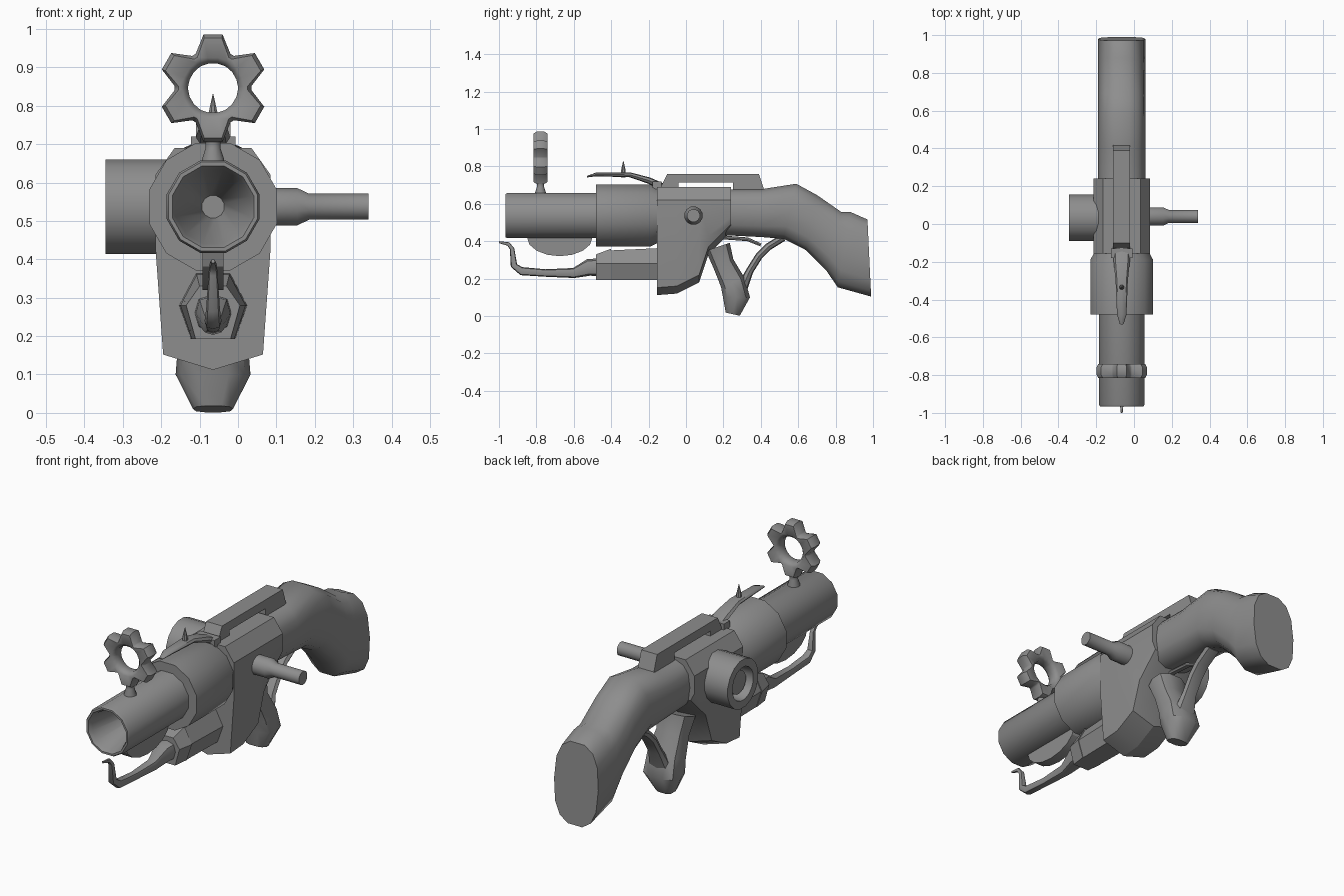
import bpy, bmesh
from math import sin, cos, pi, radians, copysign
from mathutils import Vector

default_cube = bpy.data.objects.get("Cube")
if default_cube:
    bpy.data.objects.remove(default_cube)

CENTRE = -.065     # centre plane of the gun
BORE = .537        # height of the barrel axis
BARREL = .125      # barrel radius, shared by the drum and the stock

grey = bpy.data.materials.new("plain_grey")
grey.use_nodes = True
shade = (.27, .27, .27, 1)
grey.diffuse_color = shade
grey.node_tree.nodes["Principled BSDF"].inputs["Base Color"].default_value = shade


def skin(name, rings, closed=False, angle=40):
    """Join rings of points into a surface, capped unless it loops."""
    bm = bmesh.new()
    loops = [[bm.verts.new(point) for point in ring] for ring in rings]
    count = len(loops[0])
    pairs = list(zip(loops, loops[1:]))
    if closed:
        pairs.append((loops[-1], loops[0]))
    else:
        bm.faces.new(loops[0])
        bm.faces.new(loops[-1])
    for near, far in pairs:
        for i in range(count):
            j = (i + 1) % count
            bm.faces.new((near[i], near[j], far[j], far[i]))
    bmesh.ops.recalc_face_normals(bm, faces=bm.faces)
    mesh = bpy.data.meshes.new(name)
    bm.to_mesh(mesh)
    bm.free()
    mesh.materials.append(grey)
    obj = bpy.data.objects.new(name, mesh)
    bpy.context.collection.objects.link(obj)
    bpy.ops.object.select_all(action='DESELECT')
    obj.select_set(True)
    bpy.context.view_layer.objects.active = obj
    bpy.ops.object.shade_smooth_by_angle(angle=radians(angle))


def lathe(name, axis, centre, profile, sides=12):
    """Turn (position, radius) pairs about an axis through centre."""
    along = "xyz".index(axis)
    across, up = [i for i in range(3) if i != along]
    rings = []
    for position, radius in profile:
        ring = []
        for k in range(sides):
            turn = 2 * pi * (k + .5) / sides
            point = Vector(centre)
            point[along] = position
            point[across] += radius * cos(turn)
            point[up] += radius * sin(turn)
            ring.append(point)
        rings.append(ring)
    skin(name, rings)


def loft(name, sections, sides):
    """Rounded sections, each from a top to a bottom point with a half width."""
    rings = []
    for top, bottom, width in sections:
        middle, reach = (top + bottom) / 2, (top - bottom) / 2
        ring = []
        for k in range(sides):
            turn = 2 * pi * k / sides
            side, rise = (copysign(abs(f) ** .75, f) for f in (cos(turn), sin(turn)))
            y, z = middle + reach * rise
            ring.append((CENTRE + width * side, y, z))
        rings.append(ring)
    skin(name, rings, angle=45)


def tube(name, path, flatness, sides=8):
    """Sweep along (y, z, radius) points; flatness widens it sideways."""
    points = [Vector(stop[:2]) for stop in path]
    sections = []
    for i, (point, stop) in enumerate(zip(points, path)):
        ahead = points[min(i + 1, len(points) - 1)] - points[max(i - 1, 0)]
        normal = Vector((-ahead.y, ahead.x)).normalized() * stop[2]
        sections.append((point + normal, point - normal, stop[2] * flatness))
    loft(name, sections, sides)


def prism(name, outline, half):
    """Side outline in (y, z), extruded across the centre plane."""
    skin(name, [[(CENTRE + s * half, y, z) for y, z in outline] for s in (-1, 1)], angle=30)


def block(name, back, front, low, high, half):
    prism(name, [(back, low), (back, high), (front, high), (front, low)], half)


# Barrel with a funnel bore, and the heavy collar behind it
muzzle = -.965
lathe("barrel", "y", (CENTRE, 0, BORE),
      [(-.1, BARREL), (muzzle + .01, BARREL), (muzzle, .12), (muzzle, .11),
       (muzzle + .02, .1), (-.6, .03)])
lathe("barrel_collar", "y", (CENTRE, 0, BORE),
      [(-.48, .12), (-.48, .172), (-.19, .172), (-.15, .15), (-.1, .15)])

# Receiver: keel-shaped body that rises toward the rear
rings = []
for y, keel in [(-.155, .112), (-.05, .12), (.07, .18), (.12, .33), (.24, .45)]:
    flank = [(.1, .69), (.15, .62), (.15, max(.43, keel + .08)), (.13, keel + .04)]
    ring = [(CENTRE + x, y, z) for x, z in flank] + [(CENTRE, y, keel)]
    rings.append(ring + [(CENTRE - x, y, z) for x, z in reversed(flank)])
skin("receiver", rings, angle=30)

# Shoulder stock: top edge paired with bottom edge
top_edge = [(.2, .68), (.4, .68), (.59, .71), (.7, .65), (.83, .56), (.88, .56), (.97, .52)]
low_edge = [(.2, .43), (.4, .42), (.52, .41), (.64, .35), (.75, .24), (.81, .15), (.99, .1)]
loft("stock", [(Vector(a), Vector(b), BARREL) for a, b in zip(top_edge, low_edge)], 14)

# Grip bulb, rear strap and trigger
tube("grip_bulb", [(.17, .37, .07), (.2, .28, .06), (.25, .18, .07),
                   (.27, .1, .075), (.25, .01, .04)], 1.3, sides=10)
tube("grip_strap", [(.3, .15, .03), (.34, .24, .02), (.39, .32, .02),
                    (.44, .37, .02), (.52, .42, .02)], 2)
tube("trigger", [(.2, .42, .01), (.33, .41, .01), (.4, .38, .008)], 1.5)

# Top rail standing on two feet
prism("top_rail", [(-.14, .68), (-.1, .76), (.39, .76), (.42, .67), (.25, .67),
                   (.25, .715), (-.04, .715), (-.04, .68)], .045)

# Spring lever with its pivot and spike
tube("spring_lever", [(-.53, .745, .004), (-.48, .757, .01), (-.3, .755, .013),
                      (-.2, .725, .017), (-.12, .69, .018)], 2.5)
block("lever_pivot", -.18, -.13, .68, .72, .058)
lathe("lever_spike", "z", (CENTRE, -.335, 0), [(.74, .013), (.78, .013), (.83, .001)], sides=8)

# Lobed sight ring on a flared stem
sight = Vector((CENTRE, -.778, .846))
rings = []
for lobe in range(6):
    for offset, rim in [(-27, .1), (-10, .142), (10, .142), (27, .1)]:
        turn = radians(90 + 60 * lobe + offset)
        spoke = Vector((cos(turn), 0, sin(turn)))
        side = [(.065, -.02), (.08, -.037), (rim - .01, -.037), (rim, -.02)]
        section = side + [(radius, -depth) for radius, depth in reversed(side)]
        rings.append([sight + spoke * radius + Vector((0, depth, 0)) for radius, depth in section])
skin("sight_ring", rings, closed=True, angle=50)
lathe("sight_stem", "z", sight, [(.64, .03), (.66, .03), (.69, .02), (.71, .02), (.74, .038)])

# Half-moon lug under the barrel
arc = [pi * k / 8 for k in range(9)]
prism("barrel_lug", [(.175 * cos(t) - .675, .42 - .1 * sin(t)) for t in arc], .027)


def hexagon(y, top, half):
    """Six-sided section of the lower tube."""
    flank = [(.65, .192), (1, .28), (.5, top)]
    right = [(CENTRE + half * x, y, z) for x, z in flank]
    return right + [(CENTRE - half * x, y, z) for x, z in reversed(flank)]


# Lower tube, its front clamp and the hooked rod
skin("lower_tube", [hexagon(-.42, .35, .08), hexagon(-.1, .365, .09)], angle=30)
skin("tube_clamp", [hexagon(-.48, .33, .07), hexagon(-.4, .36, .085)], angle=30)
tube("hooked_rod", [(-.44, .26, .05), (-.52, .26, .045), (-.6, .23, .027), (-.75, .23, .02),
                    (-.88, .24, .022), (-.92, .27, .018), (-.93, .36, .012),
                    (-.95, .385, .01), (-1, .395, .005)], 1)

# Side handle on the left, cupped drum with its hub on the right
lathe("side_handle", "x", (0, .04, BORE), [(0, .05), (.155, .05), (.185, .035), (.34, .035)])
drum = (0, .033, BORE)
lathe("side_drum", "x", drum, [(-.1, BARREL), (-.345, BARREL), (-.345, .085), (-.28, .08)], sides=16)
lathe("drum_hub", "x", drum, [(-.2, .06), (-.32, .06)], sides=16)
